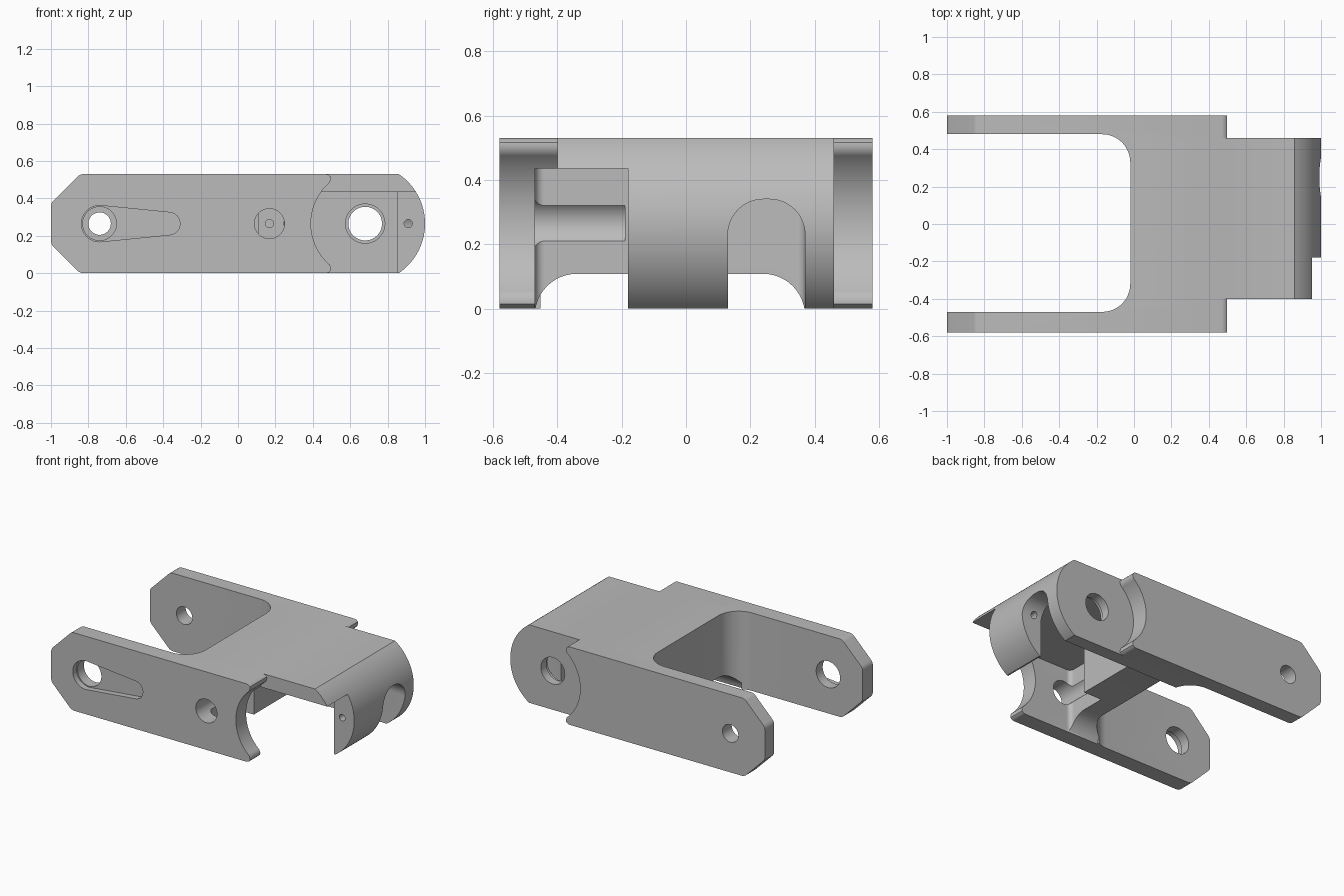
import bpy, bmesh
from math import cos, sin, pi, sqrt, atan2
from mathutils import Vector

cube = bpy.data.objects.get("Cube")
if cube:
    bpy.data.objects.remove(cube, do_unlink=True)

grey = bpy.data.materials.new("plain grey metal")
grey.use_nodes = True
GREY = (0.5, 0.5, 0.5, 1)
grey.diffuse_color = GREY
grey.node_tree.nodes["Principled BSDF"].inputs["Base Color"].default_value = GREY

MID = 0.265          # height of the pivot axis
TOP = 0.53
PIVOT = 0.68


def arc(cu, cv, r, a0, a1, n):
    return [(cu + r * cos(a0 + (a1 - a0) * i / n), cv + r * sin(a0 + (a1 - a0) * i / n))
            for i in range(n + 1)]


def circle(cu, r, n=48):
    return arc(cu, MID, r, 0, 2 * pi, n)[:-1]


def rounded(corners, n=12):
    """Polygon from (u, v, radius) corners with true round fillets."""
    out = []
    for i, (u, v, r) in enumerate(corners):
        p = Vector((u, v))
        if not r:
            out.append((u, v))
            continue
        a = (Vector(corners[i - 1][:2]) - p).normalized()
        b = (Vector(corners[(i + 1) % len(corners)][:2]) - p).normalized()
        half = a.angle(b) / 2
        c = p + (a + b).normalized() * (r / sin(half))
        s = p + a * (r / sin(half) * cos(half)) - c
        e = p + b * (r / sin(half) * cos(half)) - c
        a0, a1 = atan2(s.y, s.x), atan2(e.y, e.x)
        a1 = a0 + (a1 - a0 + pi) % (2 * pi) - pi
        out += arc(c.x, c.y, r, a0, a1, n)
    return out


def prism(name, profile, axis, lo, hi):
    """Extrude a flat profile along one axis from lo to hi."""
    place = {"x": lambda u, v, w: (w, u, v),
             "y": lambda u, v, w: (u, w, v),
             "z": lambda u, v, w: (u, v, w)}[axis]
    bm = bmesh.new()
    ends = [[bm.verts.new(place(u, v, w)) for u, v in profile] for w in (lo, hi)]
    bm.faces.new(ends[0])
    bm.faces.new(ends[1])
    for i in range(len(profile)):
        j = (i + 1) % len(profile)
        bm.faces.new((ends[0][i], ends[0][j], ends[1][j], ends[1][i]))
    bmesh.ops.recalc_face_normals(bm, faces=bm.faces)
    mesh = bpy.data.meshes.new(name)
    bm.to_mesh(mesh)
    bm.free()
    mesh.materials.append(grey)
    obj = bpy.data.objects.new(name, mesh)
    bpy.context.collection.objects.link(obj)
    return obj


def rect(u0, v0, u1, v1):
    return [(u0, v0), (u1, v0), (u1, v1), (u0, v1)]


# Solid side outline: chamfered arm tips on one end, round nose on the other
nose = atan2(MID, sqrt(0.32 ** 2 - MID ** 2))
nose_x = PIVOT + 0.32 * cos(nose)
tips = rounded([(nose_x, TOP, 0), (-0.845, TOP, 0.05), (-1, 0.375, 0.05),
                (-1, 0.155, 0.05), (-0.845, 0, 0.05), (nose_x, 0, 0)], 6)
body = prism("clevis_bracket", arc(PIVOT, MID, 0.32, -nose, nose, 40) + tips[1:-1],
             "y", -0.58, 0.58)

# Scooped arm ends with softly rounded lips
a = atan2(0.22, -0.19)
lip = [(1.1, TOP + 0.1), (0.47, TOP + 0.1), (0.47, TOP), (0.485, TOP - 0.004),
       (0.496, TOP - 0.014), (0.497, TOP - 0.026)]
scoop = (lip + arc(PIVOT, MID, 0.29, a, 2 * pi - a, 36)
         + [(u, TOP - v) for u, v in reversed(lip)])

# Tapered keyway: two circles joined by their common tangents
big, small, x0, x1 = 0.097, 0.06, -0.74, -0.37
t = pi / 2 - atan2(big - small, x1 - x0)
keyway = arc(x0, MID, big, t, 2 * pi - t, 32) + arc(x1, MID, small, -t, t, 20)

cutters = [
    # gap between the arms
    prism("arm_gap", rounded([(-1.2, -0.47, 0), (-0.02, -0.47, 0.15),
                              (-0.02, 0.48, 0.15), (-1.2, 0.48, 0)]), "z", -0.2, 0.8),
    prism("back_scoop", scoop, "y", 0.46, 0.7),
    prism("front_scoop", scoop, "y", -0.7, -0.40),
    # hollow below the top plate, deeper beside the front arm
    prism("hollow", rounded([(0.11, -0.47, 0.03), (0.85, -0.47, 0), (0.85, 0.37, 0),
                             (0.245, 0.37, 0.03), (0.245, -0.18, 0), (0.11, -0.18, 0)]),
          "z", -0.2, 0.435),
    prism("front_opening", rect(0.6, -0.7, 1.2, -0.18), "z", -0.2, 0.435),
    # arch under the web and notch in the nose
    prism("web_arch", rounded([(-0.47, -0.1, 0), (0.37, -0.1, 0), (0.37, 0.108, 0.13),
                               (-0.47, 0.108, 0.13)]), "x", -0.1, 0.32),
    prism("nose_notch", rounded([(0.13, -0.1, 0), (0.37, -0.1, 0), (0.37, 0.34, 0.11),
                                 (0.13, 0.34, 0.11)]), "x", 0.8, 1.2),
    # bores
    prism("keyway", keyway, "y", -0.7, -0.54),
    prism("front_arm_hole", circle(-0.74, 0.09), "y", -0.7, -0.4),
    prism("back_arm_hole", circle(-0.74, 0.06), "y", 0.4, 0.7),
    prism("web_bore", circle(0.168, 0.08), "y", -0.7, -0.19),
    prism("web_pilot_hole", circle(0.168, 0.022, 20), "y", -0.25, 0.0),
    prism("pivot_hole", circle(PIVOT, 0.09), "y", 0.3, 0.7),
    prism("pivot_counterbore", circle(PIVOT, 0.105), "y", 0.3, 0.4),
    prism("pin_hole", circle(0.91, 0.022, 20), "y", -0.3, 0.25),
]

bpy.context.view_layer.objects.active = body
for cutter in cutters:
    cutter.hide_render = True
    mod = body.modifiers.new(cutter.name, "BOOLEAN")
    mod.operation = "DIFFERENCE"
    mod.solver = "EXACT"
    mod.object = cutter
    bpy.ops.object.modifier_apply(modifier=mod.name)
    bpy.data.objects.remove(cutter, do_unlink=True)

bpy.ops.object.select_all(action="DESELECT")
body.select_set(True)
bpy.ops.object.shade_smooth_by_angle(angle=pi / 6)
